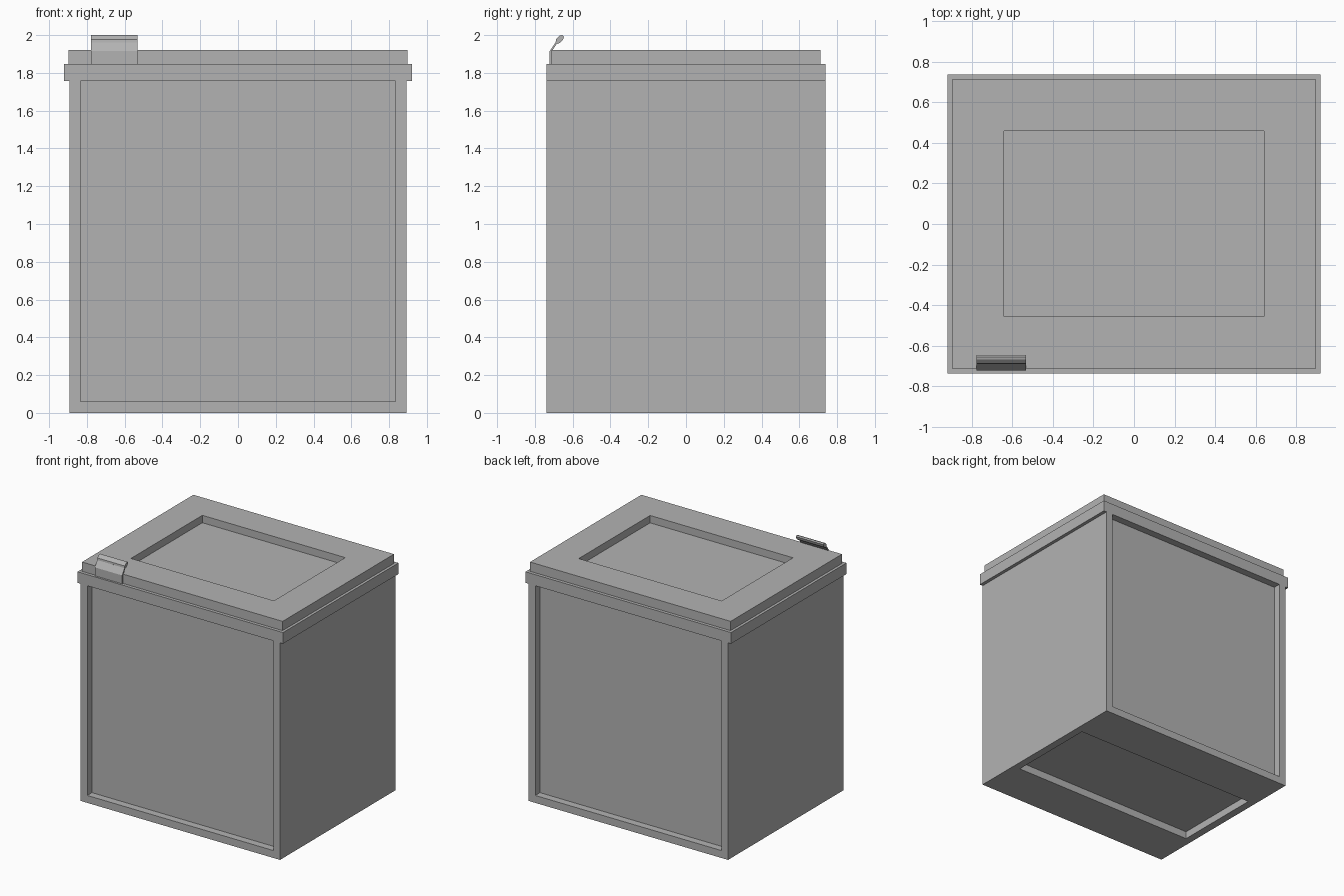
import bpy, bmesh
from mathutils import Vector

cube = bpy.data.objects.get("Cube")
if cube:
    bpy.data.objects.remove(cube, do_unlink=True)

GREY = (0.45, 0.45, 0.45, 1)
grey = bpy.data.materials.new("grey")
grey.use_nodes = True
grey.diffuse_color = GREY
grey.node_tree.nodes["Principled BSDF"].inputs["Base Color"].default_value = GREY

WIDTH, DEPTH = 0.893, 0.738      # half sizes of the body
BODY_TOP, RIM_TOP, LID_TOP = 1.757, 1.847, 1.922
RECESS = 0.06


def add_object(name, bm):
    bmesh.ops.recalc_face_normals(bm, faces=bm.faces[:])
    mesh = bpy.data.meshes.new(name)
    bm.to_mesh(mesh)
    bm.free()
    mesh.materials.append(grey)
    obj = bpy.data.objects.new(name, mesh)
    bpy.context.collection.objects.link(obj)
    return obj


def box(name, hx, y0, y1, z0, z1):
    """Box centred on x, between the given y and z limits."""
    bm = bmesh.new()
    bmesh.ops.create_cube(bm, size=1)
    for v in bm.verts:
        v.co = Vector((v.co.x * 2 * hx,
                       y0 if v.co.y < 0 else y1,
                       z0 if v.co.z < 0 else z1))
    return add_object(name, bm)


def carve(target, cutter):
    """Cut a recess with a boolean and keep the cutter hidden."""
    cutter.hide_render = True
    cutter.hide_viewport = True
    cutter.display_type = 'WIRE'
    mod = target.modifiers.new(cutter.name, 'BOOLEAN')
    mod.operation = 'DIFFERENCE'
    mod.solver = 'EXACT'
    mod.object = cutter
    bpy.context.view_layer.objects.active = target
    bpy.ops.object.modifier_apply(modifier=mod.name)
    bpy.data.objects.remove(cutter, do_unlink=True)


def extrude_profile(name, points, x0, x1):
    """Extrude a closed (y, z) outline along x."""
    bm = bmesh.new()
    face = bm.faces.new([bm.verts.new((x0, y, z)) for y, z in points])
    out = bmesh.ops.extrude_face_region(bm, geom=[face])
    verts = [g for g in out["geom"] if isinstance(g, bmesh.types.BMVert)]
    bmesh.ops.translate(bm, verts=verts, vec=(x1 - x0, 0, 0))
    return add_object(name, bm)


# Body with recessed front, back and underside
body = box("body", WIDTH, -DEPTH, DEPTH, 0, BODY_TOP)
for side in (-1, 1):
    inner, outer = side * (DEPTH - RECESS), side * (DEPTH + 0.1)
    carve(body, box("panel_cutter", 0.833, min(inner, outer), max(inner, outer),
                    RECESS, BODY_TOP + 0.1))
carve(body, box("base_cutter", 0.83, -0.37, 0.37, -0.1, RECESS))

# Rim around the top
box("rim", 0.92, -DEPTH, DEPTH, BODY_TOP, RIM_TOP)

# Lid with a sunken panel
lid = box("lid", 0.898, -0.712, 0.712, RIM_TOP, LID_TOP)
carve(lid, box("lid_cutter", 0.64, -0.455, 0.458, LID_TOP - RECESS, LID_TOP + 0.1))

# Latch: bent strip with a rounded grip along its upper edge
X0, X1 = -0.777, -0.532
strip = [(-0.722, RIM_TOP), (-0.722, 1.915), (-0.687, 1.966),
         (-0.679, 1.961), (-0.712, 1.912), (-0.712, RIM_TOP)]
extrude_profile("latch_strip", strip, X0, X1)

grip = [(-0.69, 1.962), (-0.688, 1.978), (-0.668, 1.997), (-0.655, 2.0),
        (-0.646, 1.992), (-0.652, 1.974), (-0.668, 1.958), (-0.682, 1.954)]
extrude_profile("latch_grip", grip, X0, X1)
